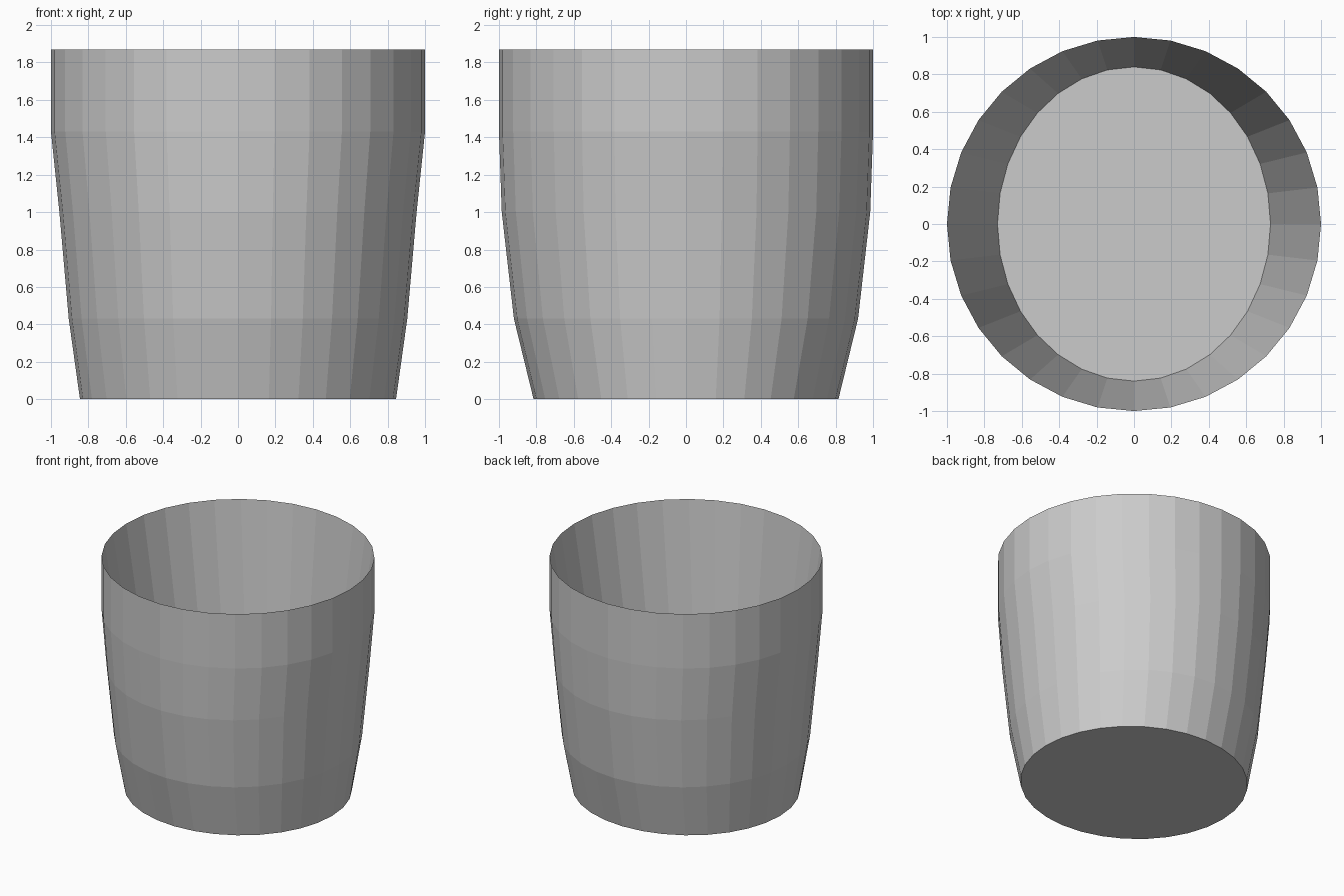
import bpy, bmesh
from math import cos, sin, tau

if "Cube" in bpy.data.objects:
    bpy.data.objects.remove(bpy.data.objects["Cube"])

SIDES = 32

# Elliptical rings as (x radius, y radius, z)
OUTER = [(0.845, 0.815, 0.0), (0.905, 0.92, 0.43), (0.955, 0.985, 1.0),
         (1.0, 1.0, 1.43), (1.0, 1.0, 1.87)]
INNER_FLOOR = (0.73, 0.84, 0.2)


def ring(bm, rx, ry, z):
    return [bm.verts.new((rx * cos(tau * i / SIDES), ry * sin(tau * i / SIDES), z))
            for i in range(SIDES)]


def bridge(bm, a, b):
    for i in range(SIDES):
        j = (i + 1) % SIDES
        bm.faces.new((a[i], a[j], b[j], b[i]))


bm = bmesh.new()

# Outer wall, then down inside from the sharp rim to the inner floor
rings = [ring(bm, *r) for r in OUTER + [INNER_FLOOR]]
for lower, upper in zip(rings, rings[1:]):
    bridge(bm, lower, upper)

# Underside and inner floor
bm.faces.new(rings[0][::-1])
bm.faces.new(rings[-1])

mesh = bpy.data.meshes.new("cup")
bm.to_mesh(mesh)
bm.free()
cup = bpy.data.objects.new("cup", mesh)
bpy.context.collection.objects.link(cup)
